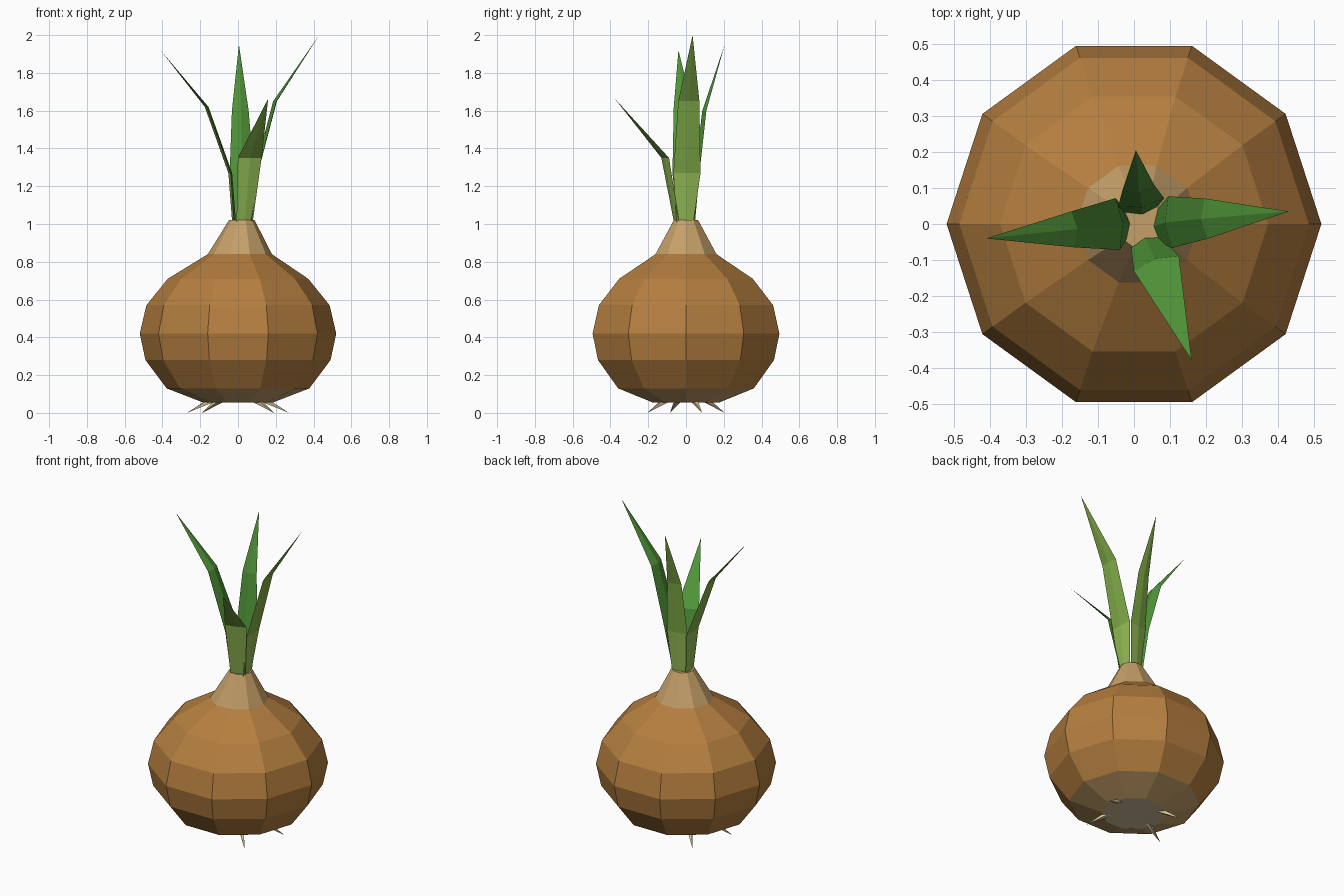
import bpy, bmesh, math
from mathutils import Vector

if "Cube" in bpy.data.objects:
    bpy.data.objects.remove(bpy.data.objects["Cube"])


def material(name, rgb):
    m = bpy.data.materials.new(name)
    m.diffuse_color = (*rgb, 1)
    m.use_nodes = True
    m.node_tree.nodes["Principled BSDF"].inputs["Base Color"].default_value = m.diffuse_color
    return m


SKIN = material("brown skin", (0.46, 0.21, 0.05))
NECK = material("pale neck tan", (0.56, 0.35, 0.14))
ROOT = material("root cream", (0.64, 0.52, 0.31))
PALE = material("pale leaf base green", (0.29, 0.50, 0.09))
OUTER = material("light leaf green", (0.22, 0.42, 0.065))
INNER = material("deep leaf green", (0.08, 0.30, 0.04))


def loft(name, rings, mats, rule=None, cap_start=True, cap_end=True):
    """Skin a list of rings (a ring of one point is a tip)."""
    bm = bmesh.new()
    rows = [[bm.verts.new(p) for p in r] for r in rings]
    for a, b in zip(rows, rows[1:]):
        n = len(a)
        for i in range(n):
            j = (i + 1) % n
            top = [b[0]] if len(b) == 1 else [b[j], b[i]]
            f = bm.faces.new([a[i], a[j]] + top)
            if rule:
                f.material_index = rule(i, f)
    if cap_start:
        f = bm.faces.new(rows[0][::-1])
        if rule:
            f.material_index = rule(-1, f)
    if cap_end and len(rows[-1]) > 2:
        bm.faces.new(rows[-1])
    bm.normal_update()
    me = bpy.data.meshes.new(name)
    bm.to_mesh(me)
    bm.free()
    for m in mats:
        me.materials.append(m)
    ob = bpy.data.objects.new(name, me)
    bpy.context.collection.objects.link(ob)
    return ob


def ring(r, z, cx=0.0, n=10):
    return [(cx + r * math.cos(math.tau * i / n), r * math.sin(math.tau * i / n), z)
            for i in range(n)]


# Bulb body, open where the root end and neck continue it
loft("bulb", [ring(0.378, 0.13), ring(0.49, 0.28), ring(0.52, 0.42),
              ring(0.485, 0.57), ring(0.372, 0.71), ring(0.17, 0.84, 0.01)],
     [SKIN], cap_start=False, cap_end=False)

# Root end: tan band with a cream flat plate underneath
loft("root_end", [ring(0.185, 0.055), ring(0.378, 0.13)], [NECK, ROOT],
     rule=lambda i, f: 1 if i < 0 else 0, cap_end=False)

# Pale neck
loft("neck", [ring(0.17, 0.84, 0.01), ring(0.068, 1.02, 0.02)], [NECK],
     cap_start=False)


# Leaves: thin diamond section, light outside (paler low down), deep green inside
def leaf(name, azimuth, rows, tip):
    a = math.radians(azimuth)
    out = Vector((math.cos(a), math.sin(a), 0))
    side = Vector((-math.sin(a), math.cos(a), 0))
    rings = []
    for x, y, z, w in rows:
        c = Vector((x, y, z))
        rings.append([c - side * w, c + out * 0.006, c + side * w, c - out * 0.014])

    def colour(i, f):
        if i > 1:
            return 2
        return 0 if f.calc_center_median().z < 1.25 else 1

    loft(name, rings + [[Vector(tip)]], [PALE, OUTER, INNER], rule=colour)


leaf("leaf_left", 185, [(-0.025, 0, 1.01, 0.045), (-0.045, 0, 1.27, 0.072),
                        (-0.17, -0.015, 1.62, 0.05)], (-0.41, -0.04, 1.92))
leaf("leaf_right", 4, [(0.068, -0.005, 1.01, 0.045), (0.10, 0.005, 1.27, 0.072),
                       (0.20, 0.015, 1.65, 0.056)], (0.43, 0.035, 2.0))
leaf("leaf_back", 100, [(0.02, 0.04, 1.01, 0.045), (0.02, 0.06, 1.27, 0.065),
                        (0.012, 0.10, 1.60, 0.045)], (0.005, 0.205, 1.95))
leaf("leaf_front", -72, [(0.035, -0.05, 1.01, 0.045), (0.062, -0.11, 1.35, 0.066)],
     (0.16, -0.378, 1.665))

# Small root spikes splaying out from the plate
for k, (x, y) in enumerate([(0.27, 0.085), (0.19, -0.205), (-0.27, -0.085), (-0.19, 0.205)]):
    tip = Vector((x, y, 0.0))
    start = Vector((x * 0.5, y * 0.5, 0.07))
    d = (tip - start).normalized()
    u = d.orthogonal().normalized()
    v = d.cross(u)
    base = [start + 0.02 * (u * math.cos(math.tau * i / 4) + v * math.sin(math.tau * i / 4))
            for i in range(4)]
    loft(f"root_{k + 1}", [base, [tip]], [ROOT])
